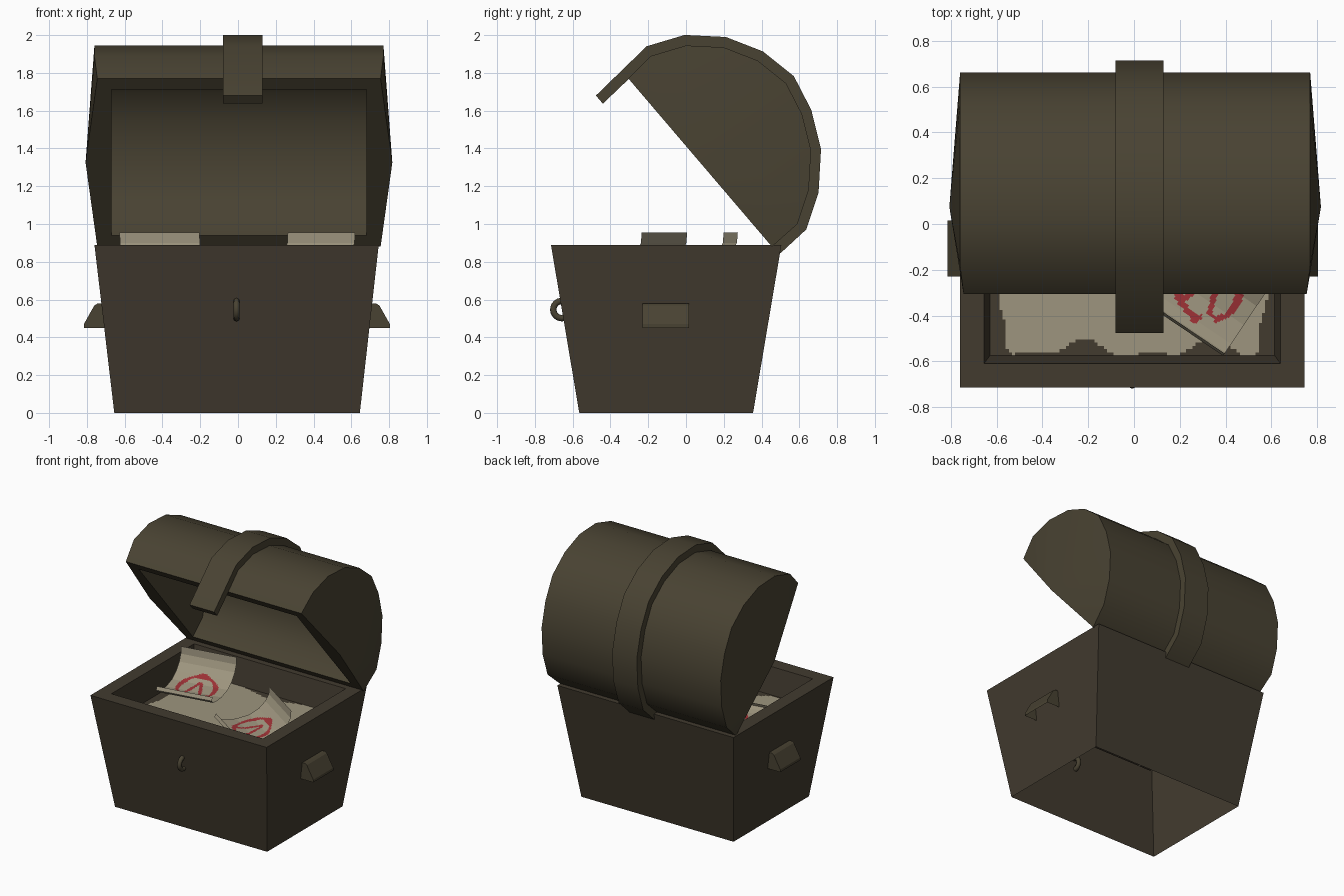
import bpy, bmesh, math
from mathutils import Vector, Matrix

if "Cube" in bpy.data.objects:
    bpy.data.objects.remove(bpy.data.objects["Cube"])


def material(name, rgb):
    m = bpy.data.materials.new(name)
    m.diffuse_color = (*rgb, 1)
    m.use_nodes = True
    m.node_tree.nodes["Principled BSDF"].inputs["Base Color"].default_value = m.diffuse_color
    return m


WOOD = material("dark_wood", (0.054, 0.043, 0.028))
LID = material("olive_wood", (0.066, 0.055, 0.032))
PAPER = material("old_paper", (0.34, 0.30, 0.21))
RED = material("red_ink", (0.33, 0.03, 0.035))


def build(name, verts, faces, mats, smooth=False, recalc=True):
    me = bpy.data.meshes.new(name)
    me.from_pydata(verts, [], faces)
    bm = bmesh.new()
    bm.from_mesh(me)
    if recalc:
        bmesh.ops.recalc_face_normals(bm, faces=bm.faces)
    bm.to_mesh(me)
    bm.free()
    for m in mats:
        me.materials.append(m)
    ob = bpy.data.objects.new(name, me)
    bpy.context.collection.objects.link(ob)
    if smooth:
        bpy.context.view_layer.objects.active = ob
        ob.select_set(True)
        bpy.ops.object.shade_smooth_by_angle(angle=math.radians(30))
        ob.select_set(False)
    return ob


def grid(name, nu, nv, point, mats, rule):
    """Sheet from point(u, v) with u, v in 0..1; rule gives each face's material."""
    verts = [point(i / nu, j / nv) for j in range(nv + 1) for i in range(nu + 1)]
    w = nu + 1
    faces = [(j * w + i, j * w + i + 1, (j + 1) * w + i + 1, (j + 1) * w + i)
             for j in range(nv) for i in range(nu)]
    ob = build(name, verts, faces, mats, recalc=False)
    for k, p in enumerate(ob.data.polygons):
        p.material_index = rule((k % nu + 0.5) / nu, (k // nu + 0.5) / nv)
    return ob


# Box: tapered walls open below, flat rim, inner walls
def rect(x0, x1, y0, y1, z):
    return [(x0, y0, z), (x1, y0, z), (x1, y1, z), (x0, y1, z)]


FLOOR = 0.69
loops = [rect(-0.655, 0.645, -0.565, 0.355, 0), rect(-0.76, 0.745, -0.715, 0.505, 0.89),
         rect(-0.655, 0.64, -0.61, 0.40, 0.89), rect(-0.63, 0.615, -0.575, 0.365, FLOOR)]
faces = [(4 * r + i, 4 * r + (i + 1) % 4, 4 * r + 4 + (i + 1) % 4, 4 * r + 4 + i)
         for r in range(3) for i in range(4)]
build("box", sum(loops, []), faces, [WOOD], recalc=False)


# Floor covered by a paper layer with a ragged edge
def floor_rule(u, v):
    x, y = -0.63 + 1.245 * u, -0.575 + 0.94 * v
    front = y + 0.575 - (0.025 + 0.03 * math.sin(11 * x + 4.2) + 0.02 * math.sin(23 * x))
    back = 0.365 - y - (0.03 + 0.03 * math.sin(10 * x + 1))
    side = 0.57 + 0.02 * math.sin(16 * y) - abs(x + 0.005)
    corner = 1.0 - abs(x) - abs(y + 0.1)
    return 0 if min(front, back, side, corner) > 0 else 1


grid("paper_floor", 90, 66, lambda u, v: (-0.63 + 1.245 * u, -0.575 + 0.94 * v, FLOOR),
     [PAPER, WOOD], floor_rule)

# Curled sheets with a red ring and strokes
CURL = [(-0.20, 0.815), (-0.212, 0.79), (-0.195, 0.77), (-0.15, 0.758), (-0.05, 0.75),
        (0.05, 0.765), (0.12, 0.80), (0.17, 0.85), (0.195, 0.90), (0.20, 0.955)]


def curl(v):
    s = v * (len(CURL) - 1)
    i = min(int(s), len(CURL) - 2)
    a, b = Vector(CURL[i]), Vector(CURL[i + 1])
    return a.lerp(b, s - i)


def ink_rule(u, v):
    x, y = (u - 0.5) * 0.43, curl(v)[0] + 0.01
    r = math.hypot(x / 1.1, y)
    a = math.atan2(y, x)
    ring = abs(r - 0.125) < 0.014 + 0.004 * math.sin(5 * a) and not -1.2 < a < -0.8
    stroke = abs(abs(x) - (0.055 - 0.6 * y) * 0.6) < 0.013 and -0.09 < y < 0.08
    blot = math.hypot(x - 0.02, y + 0.14) < 0.018
    return 1 if ring or stroke or blot else 0


for name, cx, cy, ang in (("left_sheet", -0.38, 0.04, 10), ("right_sheet", 0.33, -0.28, -34)):
    rot = Matrix.Translation((cx, cy, 0)) @ Matrix.Rotation(math.radians(ang), 4, 'Z')
    grid(name, 54, 72,
         lambda u, v: rot @ Vector(((u - 0.5) * 0.43, *curl(v))), [PAPER, RED], ink_rule)

# Lid: arched shell, pointed ends, rim and hollow
ARC = [(-0.305, 1.77), (-0.185, 1.89), (0.0, 1.945), (0.2, 1.935), (0.38, 1.865), (0.53, 1.745),
       (0.615, 1.58), (0.662, 1.39), (0.65, 1.18), (0.59, 1.0), (0.455, 0.88)]
C = Vector((0.075, 1.325))
n = len(ARC)


def scaled(p, k):
    return tuple(C + (Vector(p) - C) * k)


inner = [scaled(p, 0.87) for p in ARC]
verts = []
for side in (-1, 1):
    verts += [(0.005 + side * (0.75 if i in (0, n - 1) else 0.765), *p) for i, p in enumerate(ARC)]
    verts += [(0.005 + side * 0.675, *p) for p in inner]
    verts.append((0.005 + side * 0.812, *C))
half = 2 * n + 1
faces = []
for i in range(n - 1):
    faces.append((i, i + 1, half + i + 1, half + i))
    faces.append((n + i, n + i + 1, half + n + i + 1, half + n + i))
for o in (0, half):
    faces += [(o + i, o + i + 1, o + 2 * n) for i in range(n - 1)]
    faces.append(tuple(o + n + i for i in range(n)))
    faces.append((o, o + 2 * n, o + n))
    faces.append((o + 2 * n, o + 2 * n - 1, o + n))
    faces.append((o + 2 * n, o + n - 1, o + 2 * n - 1))
for a, b in ((0, n), (n - 1, 2 * n - 1)):
    faces.append((a, b, half + b, half + a))
build("lid", verts, faces, [LID], smooth=True)

# Strap over the lid with its front tongue
outer = [(-0.477, 1.68)] + [scaled(p, 1.09) for p in ARC[1:-1]] + [(0.50, 0.845)]
under = [(-0.44, 1.637)] + [scaled(p, 0.995) for p in ARC]
under = under[:1] + under[1:]
profile = outer + under[::-1]
k = len(profile)
verts = [(x, *p) for x in (-0.08, 0.13) for p in profile]
faces = [(i, (i + 1) % k, k + (i + 1) % k, k + i) for i in range(k)]
faces += [tuple(range(k)), tuple(range(2 * k - 1, k - 1, -1))]
build("strap", verts, faces, [LID], smooth=True)

# Side handles: hollow hoods, open below
for side, name in ((-1, "left_handle"), (1, "right_handle")):
    pr = [(0.695, 0.45), (0.81, 0.45), (0.81, 0.47), (0.755, 0.568), (0.74, 0.578), (0.71, 0.578)]
    m = len(pr)
    verts = [(side * x - 0.006, y, z) for y in (-0.23, 0.015) for x, z in pr]
    faces = [(i, i + 1, m + i + 1, m + i) for i in range(1, m - 1)]
    faces += [tuple(range(m)), tuple(range(2 * m - 1, m - 1, -1))]
    build(name, verts, faces, [LID])

# Latch ring on the front
bpy.ops.mesh.primitive_torus_add(major_radius=0.046, minor_radius=0.017, major_segments=16,
                                 minor_segments=8, location=(-0.008, -0.657, 0.547),
                                 rotation=(0, math.pi / 2, 0))
ring = bpy.context.object
ring.name = "latch_ring"
ring.data.materials.append(LID)
bpy.ops.object.shade_smooth_by_angle(angle=math.radians(50))
